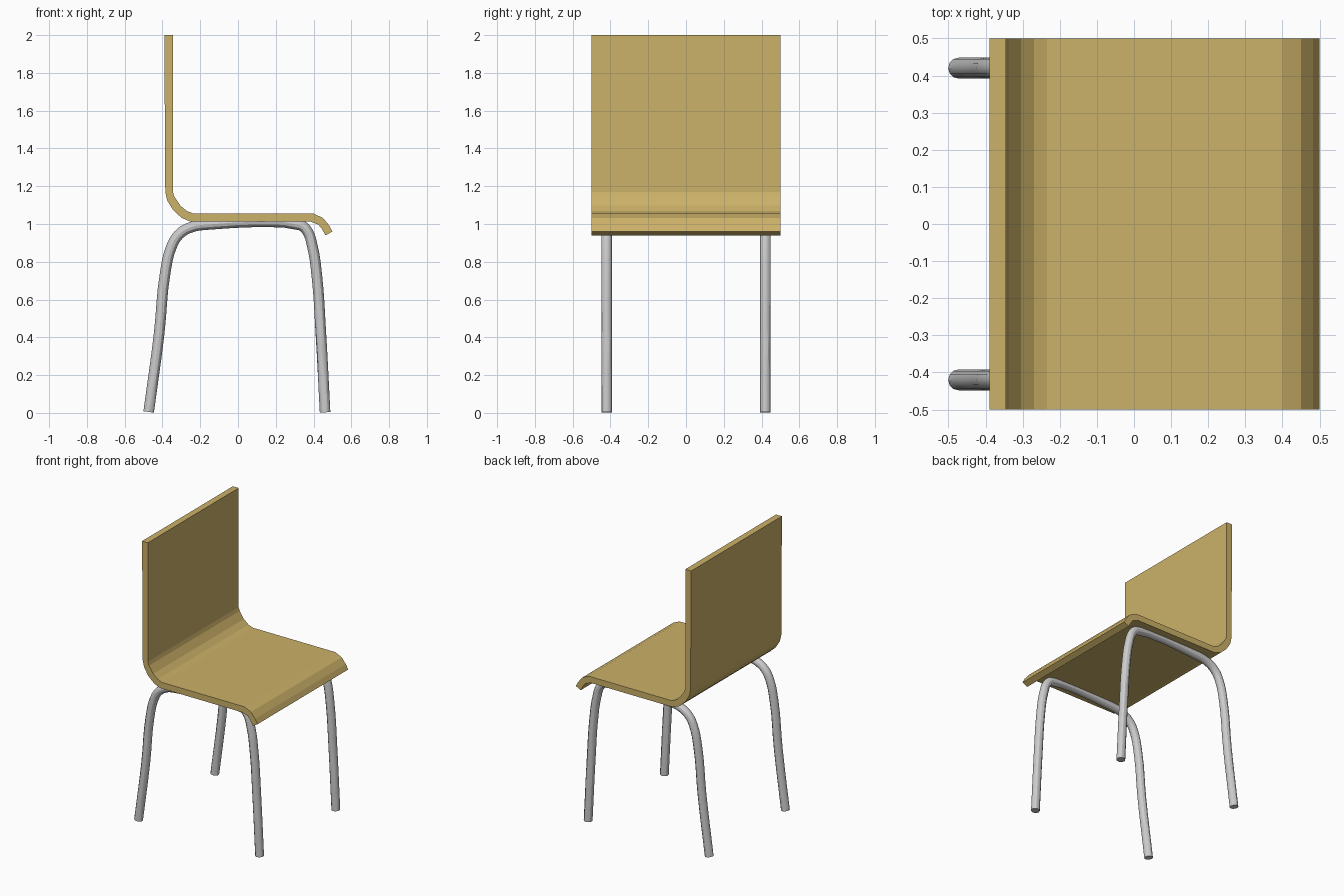
import bpy, bmesh

if "Cube" in bpy.data.objects:
    bpy.data.objects.remove(bpy.data.objects["Cube"])

# Bent plywood shell: side profile (x, z) extruded across y
inner = [(-0.345, 2.0), (-0.345, 1.17), (-0.337, 1.145), (-0.305, 1.097), (-0.27, 1.068),
         (-0.235, 1.055), (0.40, 1.055), (0.45, 1.032), (0.482, 0.993), (0.50, 0.96)]
outer = [(0.463, 0.94), (0.445, 0.973), (0.425, 0.997), (0.385, 1.012), (-0.25, 1.012),
         (-0.298, 1.032), (-0.343, 1.073), (-0.375, 1.125), (-0.385, 1.17), (-0.39, 2.0)]
bm = bmesh.new()
face = bm.faces.new([bm.verts.new((x, -0.5, z)) for x, z in inner + outer])
ext = bmesh.ops.extrude_face_region(bm, geom=[face])
bmesh.ops.translate(bm, vec=(0, 1, 0),
                    verts=[g for g in ext["geom"] if isinstance(g, bmesh.types.BMVert)])
bmesh.ops.recalc_face_normals(bm, faces=bm.faces[:])
mesh = bpy.data.meshes.new("seat_and_back")
bm.to_mesh(mesh)
bm.free()
seat = bpy.data.objects.new("seat_and_back", mesh)
bpy.context.collection.objects.link(seat)
wood = bpy.data.materials.new("wood")
wood.diffuse_color = (0.60, 0.44, 0.14, 1)
wood.use_nodes = True
wood.node_tree.nodes["Principled BSDF"].inputs["Base Color"].default_value = wood.diffuse_color
mesh.materials.append(wood)

# Bent tube leg frames, one per side
path = [(-0.473, 0.005), (-0.418, 0.415), (-0.384, 0.75), (-0.352, 0.88), (-0.315, 0.942),
        (-0.254, 0.981), (-0.164, 0.997), (0.33, 0.994), (0.365, 0.965), (0.393, 0.885),
        (0.418, 0.72), (0.437, 0.45), (0.461, 0.003)]


def leg_frame(name, y):
    curve = bpy.data.curves.new(name, "CURVE")
    curve.dimensions = "3D"
    curve.bevel_depth = 0.028
    curve.bevel_resolution = 4
    curve.resolution_u = 4
    curve.use_fill_caps = True
    spline = curve.splines.new("BEZIER")
    spline.bezier_points.add(len(path) - 1)
    for point, (x, z) in zip(spline.bezier_points, path):
        point.co = (x, y, z)
        point.handle_left_type = point.handle_right_type = "AUTO"
    obj = bpy.data.objects.new(name, curve)
    bpy.context.collection.objects.link(obj)
    bpy.ops.object.select_all(action="DESELECT")
    obj.select_set(True)
    bpy.context.view_layer.objects.active = obj
    bpy.ops.object.convert(target="MESH")
    bpy.ops.object.shade_smooth_by_angle()


leg_frame("near_leg_frame", -0.42)
leg_frame("far_leg_frame", 0.42)
